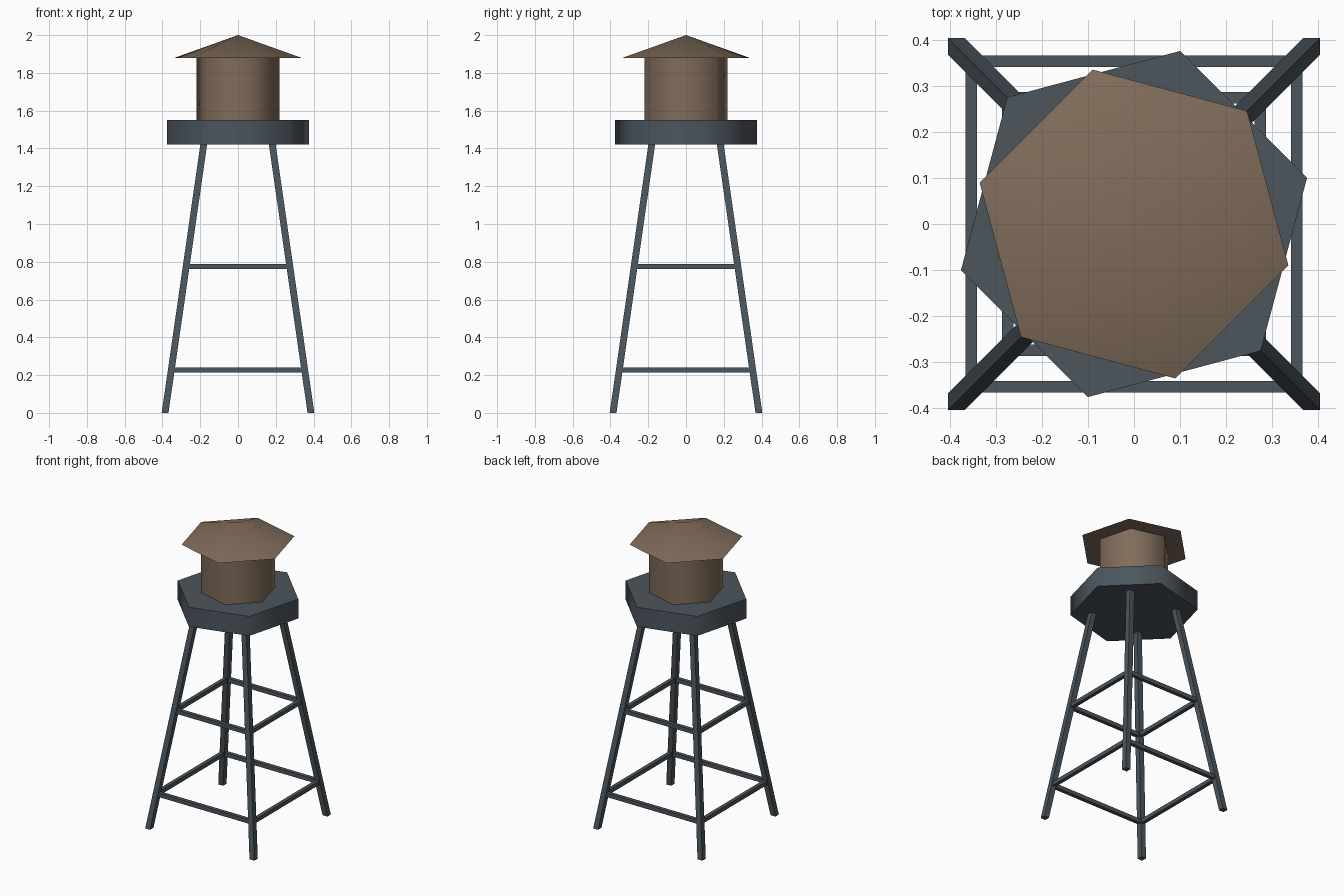
import bpy, bmesh, math
from mathutils import Vector

if "Cube" in bpy.data.objects:
    bpy.data.objects.remove(bpy.data.objects["Cube"])


def material(name, rgb):
    m = bpy.data.materials.new(name)
    m.diffuse_color = (*rgb, 1)
    m.use_nodes = True
    m.node_tree.nodes["Principled BSDF"].inputs["Base Color"].default_value = m.diffuse_color
    return m


STEEL = material("slate steel", (0.072, 0.092, 0.110))
WOOD = material("weathered brown", (0.215, 0.150, 0.102))


def finish(bm, name, mat):
    bmesh.ops.recalc_face_normals(bm, faces=bm.faces)
    me = bpy.data.meshes.new(name)
    bm.to_mesh(me)
    bm.free()
    me.materials.append(mat)
    ob = bpy.data.objects.new(name, me)
    bpy.context.collection.objects.link(ob)
    return ob


def hex_solid(name, mat, r, z0, z1, turn, cone=False):
    """Six-sided prism or cone with softly shaded sides."""
    bm = bmesh.new()

    def ring(z):
        return [bm.verts.new((r * math.cos(math.radians(turn + 60 * i)),
                              r * math.sin(math.radians(turn + 60 * i)), z))
                for i in range(6)]
    low = ring(z0)
    bm.faces.new(low)
    if cone:
        tip = bm.verts.new((0, 0, z1))
        for i in range(6):
            bm.faces.new((low[i], low[(i + 1) % 6], tip))
    else:
        high = ring(z1)
        bm.faces.new(high)
        for i in range(6):
            j = (i + 1) % 6
            bm.faces.new((low[i], low[j], high[j], high[i]))
    ob = finish(bm, name, mat)
    bpy.ops.object.select_all(action='DESELECT')
    ob.select_set(True)
    bpy.context.view_layer.objects.active = ob
    bpy.ops.object.shade_smooth_by_angle(angle=math.radians(70))
    return ob


def beam(name, a, b, u, v):
    """Four-sided bar from a to b; u and v are half-width vectors."""
    bm = bmesh.new()
    a, b, u, v = map(Vector, (a, b, u, v))
    ends = [[bm.verts.new(p + s * u + t * v)
             for s, t in ((-1, -1), (1, -1), (1, 1), (-1, 1))] for p in (a, b)]
    for e in ends:
        bm.faces.new(e)
    for i in range(4):
        j = (i + 1) % 4
        bm.faces.new((ends[0][i], ends[0][j], ends[1][j], ends[1][i]))
    return finish(bm, name, STEEL)


def leg_offset(z):
    return 0.386 - 0.144 * z


# Splayed legs
for sx, sy, n in ((-1, -1, "front_left"), (1, -1, "front_right"),
                  (-1, 1, "back_left"), (1, 1, "back_right")):
    t = leg_offset(1.45)
    f = leg_offset(0)
    beam(n + "_leg", (sx * f, sy * f, 0), (sx * t, sy * t, 1.45),
         (0.018, 0, 0), (0, 0.018, 0))

# Two levels of horizontal braces
for level, z in (("lower", 0.228), ("upper", 0.775)):
    d = leg_offset(z)
    for s, n in ((-1, "front"), (1, "back")):
        beam(f"{level}_{n}_brace", (-d, s * d, z), (d, s * d, z),
             (0, 0.0125, 0), (0, 0, 0.0135))
    for s, n in ((-1, "left"), (1, "right")):
        beam(f"{level}_{n}_brace", (s * d, -d, z), (s * d, d, z),
             (0.0125, 0, 0), (0, 0, 0.0135))

# Platform, tank and roof
hex_solid("platform", STEEL, 0.389, 1.42, 1.55, 15)
hex_solid("tank", WOOD, 0.228, 1.54, 1.885, 45)
hex_solid("roof", WOOD, 0.347, 1.88, 2.0, 45, cone=True)
